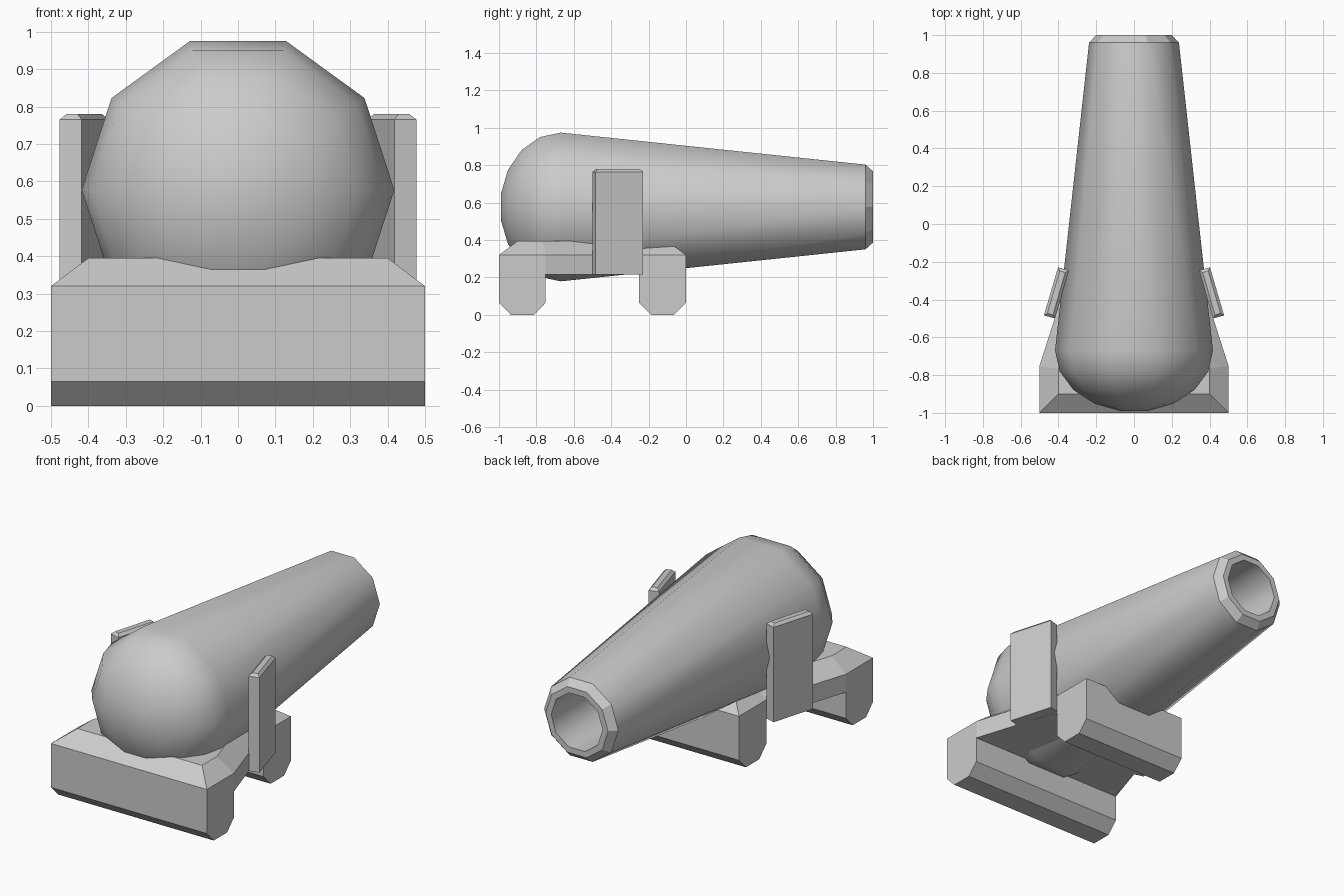
import bpy, bmesh
from math import sin, cos, radians, pi

if "Cube" in bpy.data.objects:
    bpy.data.objects.remove(bpy.data.objects["Cube"])


def finish(bm, name):
    bmesh.ops.recalc_face_normals(bm, faces=bm.faces)
    me = bpy.data.meshes.new(name)
    bm.to_mesh(me)
    bm.free()
    ob = bpy.data.objects.new(name, me)
    bpy.context.collection.objects.link(ob)
    return ob


def loop(bm, pts):
    return [bm.verts.new(p) for p in pts]


def bridge(bm, a, b):
    n = len(a)
    return [bm.faces.new((a[i], a[(i + 1) % n], b[(i + 1) % n], b[i])) for i in range(n)]


# Barrel: ten-sided profile spun round the y axis, with rounded breech and bored muzzle
SIDES, AXIS_Z, R = 10, 0.577, 0.418
profile = [(R * cos(radians(a)), -0.67 - 0.325 * sin(radians(a))) for a in (80, 60, 40, 20, 0)]
profile += [(0.238, 0.96), (0.2, 1.0), (0.165, 1.0), (0.165, 0.4)]
flat_bands = (5, 6)

bm = bmesh.new()
rings = [loop(bm, [(r * cos(2 * pi * i / SIDES), y, AXIS_Z + r * sin(2 * pi * i / SIDES))
                   for i in range(SIDES)]) for r, y in profile]
for k in range(len(rings) - 1):
    for f in bridge(bm, rings[k], rings[k + 1]):
        f.smooth = k not in flat_bands
bm.faces.new(rings[0]).smooth = True
bm.faces.new(rings[-1])
finish(bm, "barrel")


# Carriage: tapered deck with chamfered top and two cross feet
def mirrored(half, z):
    return [(x, y, z) for x, y in half] + [(-x, y, z) for x, y in reversed(half)]


outline = [(0.5, -1.0), (0.5, -0.75), (0.34, -0.25), (0.34, 0.0)]
inset = [(0.4, -0.9), (0.4, -0.766), (0.24, -0.266), (0.24, -0.1)]
bm = bmesh.new()
under = loop(bm, mirrored(outline, 0.215))
shoulder = loop(bm, mirrored(outline, 0.32))
top = loop(bm, mirrored(inset, 0.395))
bridge(bm, under, shoulder)
bridge(bm, shoulder, top)
bm.faces.new(top)
bm.faces.new((under[1], under[2], under[5], under[6]))
for i in (0, 2):
    foot = [under[i], under[i + 1], under[6 - i], under[7 - i]]
    mid_y = (foot[0].co.y + foot[1].co.y) / 2
    low = loop(bm, [(v.co.x, v.co.y, 0.065) for v in foot])
    sole = loop(bm, [(v.co.x, mid_y + (v.co.y - mid_y) * 0.49, 0) for v in foot])
    bridge(bm, foot, low)
    bridge(bm, low, sole)
    bm.faces.new(sole)
finish(bm, "carriage")


# Side plates: upright slabs along the taper, with a small top chamfer
def side_plate(side, name):
    base = [(0.345, -0.246), (0.402, -0.229), (0.477, -0.484), (0.418, -0.5)]
    tip = [(0.364, -0.257), (0.393, -0.248), (0.458, -0.473), (0.429, -0.482)]
    bm = bmesh.new()
    levels = [loop(bm, [(side * x, y, z) for x, y in pts])
              for pts, z in ((base, 0.215), (base, 0.765), (tip, 0.78))]
    bridge(bm, levels[0], levels[1])
    bridge(bm, levels[1], levels[2])
    bm.faces.new(levels[0])
    bm.faces.new(levels[2])
    finish(bm, name)


side_plate(1, "right_side_plate")
side_plate(-1, "left_side_plate")
